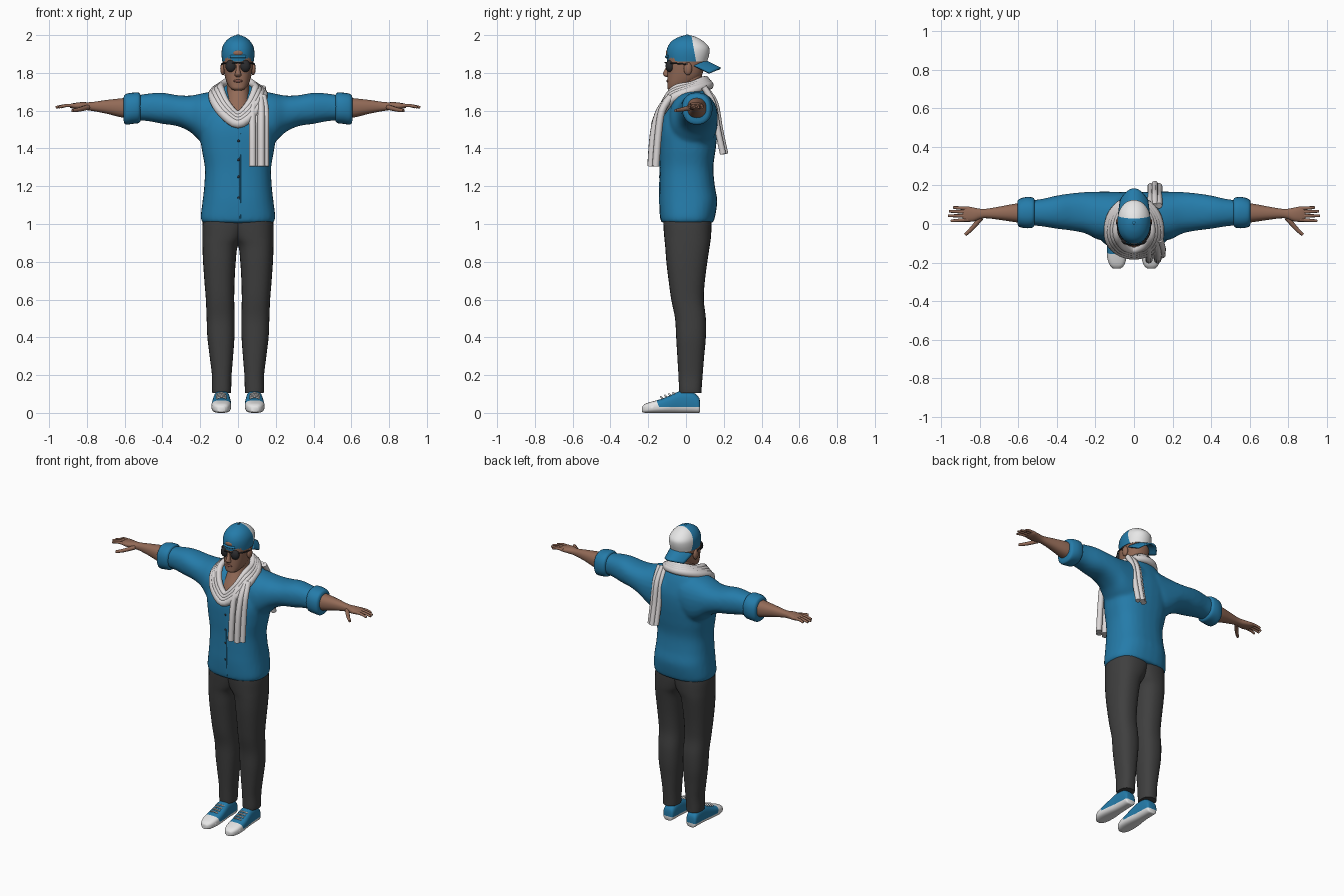
import bpy, bmesh, math
from mathutils import Vector

cube = bpy.data.objects.get("Cube")
if cube:
    bpy.data.objects.remove(cube)


def material(name, r, g, b):
    m = bpy.data.materials.new(name)
    m.use_nodes = True
    m.diffuse_color = (r, g, b, 1)
    m.node_tree.nodes["Principled BSDF"].inputs["Base Color"].default_value = (r, g, b, 1)
    return m


BLUE = material("blue cloth", .018, .20, .40)
GREY = material("charcoal denim", .05, .05, .05)
SKIN = material("skin", .29, .145, .095)
LIP = material("lip", .20, .08, .06)
SCARF = material("scarf cloth", .70, .67, .67)
WHITE = material("white rubber", .80, .80, .80)
DARK = material("dark glass", .025, .025, .028)


def smooth(pts, closed=False, steps=4):
    """Catmull-Rom resampling of tuples of any length."""
    n, out = len(pts), []
    pick = (lambda i: pts[i % n]) if closed else (lambda i: pts[max(0, min(n - 1, i))])
    for i in range(n if closed else n - 1):
        a, b, c, d = (pick(i + k) for k in (-1, 0, 1, 2))
        for s in range(steps):
            t = s / steps
            out.append(tuple(.5 * (2 * q + (r - p) * t + (2 * p - 5 * q + 4 * r - s3) * t * t
                                   + (3 * q - p - 3 * r + s3) * t ** 3)
                             for p, q, r, s3 in zip(a, b, c, d)))
    return out if closed else out + [pts[-1]]


def finish(bm, name, mat, mirror=False):
    bmesh.ops.recalc_face_normals(bm, faces=bm.faces)
    me = bpy.data.meshes.new(name)
    bm.to_mesh(me)
    bm.free()
    ob = bpy.data.objects.new(name, me)
    bpy.context.collection.objects.link(ob)
    me.materials.append(mat)
    bpy.ops.object.select_all(action='DESELECT')
    ob.select_set(True)
    bpy.context.view_layer.objects.active = ob
    bpy.ops.object.shade_smooth_by_angle(angle=math.radians(50))
    if mirror:
        ob.modifiers.new("mirror", 'MIRROR').use_mirror_merge = False
    return ob


def loft(name, rings, mat, axis='z', power=2.3, n=28, mirror=False):
    """Skin rings of (position, min u, max u, min v, max v) along an axis."""
    bm, loops = bmesh.new(), []
    for t, u0, u1, v0, v1 in smooth(rings):
        loop = []
        for k in range(n):
            c, s = math.cos(math.tau * k / n), math.sin(math.tau * k / n)
            c, s = (math.copysign(abs(w) ** (2 / power), w) for w in (c, s))
            u, v = (u0 + u1 + (u1 - u0) * c) / 2, (v0 + v1 + (v1 - v0) * s) / 2
            loop.append(bm.verts.new({'z': (u, v, t), 'x': (t, u, v), 'y': (u, t, v)}[axis]))
        loops.append(loop)
    for a, b in zip(loops, loops[1:]):
        for k in range(n):
            bm.faces.new((a[k], a[k - 1], b[k - 1], b[k]))
    bm.faces.new(loops[0])
    bm.faces.new(loops[-1])
    return finish(bm, name, mat, mirror)


def paint_beyond(ob, mat, point, normal):
    """Cut along a plane and colour the faces in front of it."""
    if mat.name not in ob.data.materials:
        ob.data.materials.append(mat)
    slot = ob.data.materials.find(mat.name)
    bm = bmesh.new()
    bm.from_mesh(ob.data)
    bmesh.ops.bisect_plane(bm, geom=bm.verts[:] + bm.edges[:] + bm.faces[:],
                           plane_co=point, plane_no=normal)
    for f in bm.faces:
        if (f.calc_center_median() - Vector(point)).dot(Vector(normal)) > 0:
            f.material_index = slot
    bm.to_mesh(ob.data)
    bm.free()


def cord(name, pts, radius, mat, closed=False, tip=1):
    cu = bpy.data.curves.new(name, 'CURVE')
    cu.dimensions, cu.bevel_depth, cu.bevel_resolution, cu.use_fill_caps = '3D', radius, 3, True
    path = smooth(pts, closed)
    sp = cu.splines.new('POLY')
    sp.points.add(len(path) - 1)
    for i, (p, q) in enumerate(zip(sp.points, path)):
        p.co, p.radius = (*q, 1), 1 + (tip - 1) * i / len(path)
    sp.use_cyclic_u = closed
    cu.materials.append(mat)
    bpy.context.collection.objects.link(bpy.data.objects.new(name, cu))


def ball(name, centre, size, mat, mirror=False):
    bm = bmesh.new()
    bmesh.ops.create_uvsphere(bm, u_segments=20, v_segments=12, radius=1)
    for v in bm.verts:
        v.co = Vector(c + s * w for c, s, w in zip(centre, size, v.co))
    return finish(bm, name, mat, mirror)


def sym(rows):
    return [(z, -w, w, a, b) for z, w, a, b in rows]


# Shirt: torso and sleeves fused into one soft skin
shirt = loft("shirt", sym([
    (1.005, .185, -.128, .142), (1.03, .198, -.137, .152), (1.12, .188, -.142, .166),
    (1.2, .179, -.14, .153), (1.3, .176, -.138, .145), (1.4, .193, -.14, .158),
    (1.5, .203, -.138, .168), (1.58, .185, -.118, .167), (1.65, .16, -.07, .15),
    (1.7, .12, -.01, .13), (1.735, .075, .02, .11)]), BLUE, power=2.5)
sleeve = [(.06, -.08, .165, 1.44, 1.71), (.12, -.09, .168, 1.40, 1.705), (.19, -.08, .168, 1.43, 1.692),
          (.25, -.05, .166, 1.485, 1.68), (.32, -.035, .16, 1.518, 1.682), (.4, -.025, .148, 1.53, 1.695),
          (.48, -.012, .13, 1.545, 1.69), (.56, -.005, .12, 1.55, 1.675)]
sides = [loft("sleeve", [(s * r[0], *r[1:]) for r in sleeve], BLUE, 'x') for s in (1, -1)]
bpy.ops.object.select_all(action='DESELECT')
for ob in sides + [shirt]:
    ob.select_set(True)
bpy.context.view_layer.objects.active = shirt
bpy.ops.object.join()
skin_mod = shirt.modifiers.new("fuse", 'REMESH')
skin_mod.mode, skin_mod.voxel_size, skin_mod.use_smooth_shade = 'VOXEL', .011, True
soft = shirt.modifiers.new("soften", 'SMOOTH')
soft.factor, soft.iterations = .5, 6

loft("rolled_cuff", [(.515, .0, .125, 1.55, 1.68), (.525, -.018, .137, 1.535, 1.695),
                     (.56, -.022, .14, 1.53, 1.695), (.595, -.015, .13, 1.527, 1.688),
                     (.605, .0, .118, 1.545, 1.672)], BLUE, 'x', mirror=True)
cord("shirt_placket", [(.012, -.134, 1.03), (.012, -.139, 1.15), (.012, -.136, 1.3), (.012, -.136, 1.48)],
     .004, BLUE)
for z in (1.14, 1.25, 1.34, 1.44):
    ball("shirt_button", (.003, -.138, z), (.007, .006, .007), DARK)

# Arms and hands
loft("forearm", [(.55, .0, .112, 1.555, 1.67), (.62, .01, .105, 1.565, 1.665), (.7, .022, .09, 1.585, 1.656),
                 (.78, .03, .078, 1.6, 1.645), (.83, .014, .085, 1.605, 1.645), (.87, .012, .092, 1.61, 1.64),
                 (.89, .02, .085, 1.616, 1.634)], SKIN, 'x', mirror=True)
for s in (1, -1):
    for y, tip_y, tip_x in ((.081, .086, .937), (.062, .066, .96), (.042, .043, .965), (.022, .016, .95)):
        cord("finger", [(s * .86, y, 1.627), (s * .91, (y + tip_y) / 2, 1.627), (s * tip_x, tip_y, 1.618)],
             .0105, SKIN, tip=.6)
    cord("thumb", [(s * .795, .032, 1.618), (s * .84, -.022, 1.606), (s * .877, -.056, 1.6)], .014, SKIN, tip=.55)

# Trousers
loft("trouser_leg", [
    (.105, .038, .136, -.035, .082), (.13, .036, .138, -.037, .083), (.2, .034, .138, -.04, .088),
    (.3, .026, .15, -.046, .096), (.4, .019, .162, -.052, .105), (.5, .018, .166, -.058, .105),
    (.6, .02, .17, -.078, .094), (.7, .018, .178, -.092, .1), (.8, .012, .185, -.104, .113),
    (.88, .002, .188, -.11, .125), (.93, -.03, .189, -.115, .132), (1.0, -.06, .188, -.12, .135),
    (1.06, -.07, .178, -.12, .13)], GREY, power=2.4, mirror=True)

# Shoes
shoe = loft("shoe", [
    (.074, .06, .112, .004, .06), (.066, .05, .122, .0, .085), (.03, .045, .126, .0, .112),
    (-.03, .042, .13, .0, .115), (-.08, .038, .136, .0, .095), (-.13, .036, .14, .0, .074),
    (-.18, .04, .138, .0, .06), (-.215, .052, .125, .0, .048), (-.232, .07, .108, .004, .034)],
    BLUE, 'y', power=2.9, mirror=True)
paint_beyond(shoe, WHITE, (0, 0, .03), (0, 0, -1))
paint_beyond(shoe, WHITE, (0, -.15, .05), (0, -1, -.4))
for s in (1, -1):
    for i in range(4):
        y, z = -.06 - .022 * i, .106 - .007 * i
        cord("shoe_lace", [(s * .062, y, z - .008), (s * .088, y - .008, z), (s * .114, y, z - .008)], .005, WHITE)

# Neck, head and face
loft("neck_and_chest", sym([(1.5, .07, -.125, .04), (1.56, .075, -.13, .06), (1.62, .07, -.105, .08),
                            (1.67, .062, -.075, .09), (1.72, .058, -.05, .085), (1.82, .058, -.04, .085)]), SKIN)
loft("head", sym([(1.708, .022, -.088, -.045), (1.718, .04, -.098, -.02), (1.74, .056, -.099, .03),
                  (1.775, .068, -.099, .075), (1.81, .075, -.098, .092), (1.85, .079, -.099, .1),
                  (1.9, .08, -.096, .108), (1.95, .06, -.07, .08)]), SKIN, power=2.4)
loft("nose", sym([(1.778, .01, -.108, -.08), (1.788, .018, -.119, -.08), (1.8, .014, -.122, -.08),
                  (1.83, .009, -.106, -.08), (1.85, .008, -.1, -.08)]), SKIN, n=14)
ball("lips", (0, -.096, 1.757), (.024, .008, .008), LIP)
ball("ear", (.08, .01, 1.822), (.014, .022, .034), SKIN, mirror=True)

# Sunglasses
ball("lens", (.037, -.084, 1.836), (.029, .024, .033), DARK, mirror=True)
cord("glasses_bridge", [(-.03, -.104, 1.852), (0, -.109, 1.855), (.03, -.104, 1.852)], .004, DARK)
for s in (1, -1):
    cord("glasses_arm", [(s * .062, -.082, 1.852), (s * .08, -.05, 1.85), (s * .087, .01, 1.845)], .004, DARK)

# Backwards cap
cap = loft("cap", sym([(1.86, .084, -.1, .112), (1.9, .087, -.104, .123), (1.935, .083, -.098, .122),
                       (1.965, .067, -.079, .095), (1.987, .042, -.045, .06), (1.998, .016, -.01, .026),
                       (2.0, .003, .003, .009)]), BLUE, power=2.1, n=40)
paint_beyond(cap, WHITE, (0, .03, 1.99), (0, 1, .18))
ball("cap_opening", (0, -.096, 1.905), (.027, .011, .016), SKIN)
cord("cap_strap", [(-.04, -.092, 1.886), (0, -.103, 1.886), (.04, -.092, 1.886)], .008, BLUE)
ball("cap_button", (0, .006, 2.0), (.008, .008, .004), BLUE)
bm = bmesh.new()
bmesh.ops.create_grid(bm, x_segments=16, y_segments=6, size=1)
for v in bm.verts:
    u, w = v.co.x, (v.co.y + 1) / 2
    v.co = (.084 * u * (1 - .12 * w), .105 - .06 * u * u + .08 * w, 1.868 - .04 * w - .028 * u * u)
brim = finish(bm, "cap_brim", BLUE)
brim.modifiers.new("thickness", 'SOLIDIFY').thickness = .01

# Scarf: folds looped round the neck, and two hanging ends
half = [(.085, -.135, 1.59), (.13, -.07, 1.665), (.122, .03, 1.705), (.07, .098, 1.728)]
loop = [(0, -.16, 1.53)] + half + [(0, .122, 1.735)] + [(-x, y, z) for x, y, z in reversed(half)]
for k in range(4):
    cord("scarf_fold", [(x * (1 - .1 * k), y * (1 - .05 * k), z + .017 * k * (1 if y < 0 else .6))
                        for x, y, z in loop], .025 - .002 * k, SCARF, closed=True)
for i in range(4):
    x, y = .077 + .023 * i, .026 * (i % 2)
    cord("scarf_front_end", [(x * .5 + .06, -.08, 1.675), (x, -.14 + y / 2, 1.6),
                             (x, -.172 + y, 1.48), (x, -.186 + y, 1.305)], .019, SCARF)
for i in range(3):
    x, y = .086 + .022 * i, .012 * (i % 2)
    cord("scarf_back_end", [(x, .095, 1.725), (x, .142 + y, 1.64), (x, .168 + y, 1.5),
                            (x, .196 + y, 1.37)], .017, SCARF)
